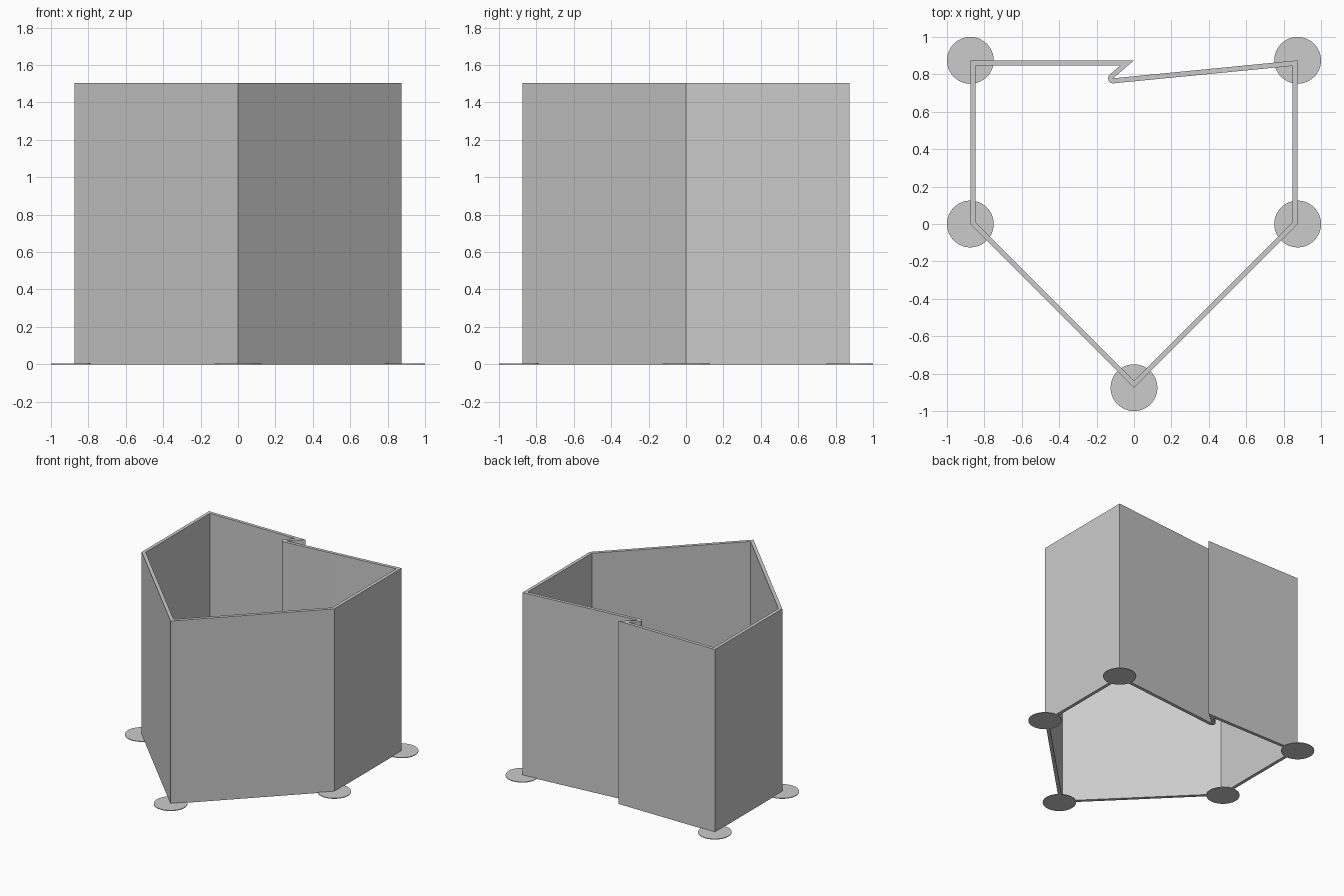
import bpy, bmesh, math
from mathutils import Vector

cube = bpy.data.objects.get("Cube")
if cube:
    bpy.data.objects.remove(cube)

HALF = 0.875       # distance of the outer wall from the middle
THICK = 0.027      # wall thickness
HEIGHT = 1.503
FOOT_R, FOOT_H = 0.125, 0.005

grey = bpy.data.materials.new("plain grey")
grey.use_nodes = True
colour = (0.6, 0.6, 0.6, 1)
grey.diffuse_color = colour
grey.node_tree.nodes["Principled BSDF"].inputs["Base Color"].default_value = colour


def finish(bm, name):
    """Turn a bmesh into a named grey object with smooth curves and sharp edges."""
    bmesh.ops.remove_doubles(bm, verts=bm.verts, dist=0.0001)
    bmesh.ops.recalc_face_normals(bm, faces=bm.faces)
    mesh = bpy.data.meshes.new(name)
    bm.to_mesh(mesh)
    bm.free()
    mesh.materials.append(grey)
    obj = bpy.data.objects.new(name, mesh)
    bpy.context.collection.objects.link(obj)
    bpy.ops.object.select_all(action='DESELECT')
    obj.select_set(True)
    bpy.context.view_layer.objects.active = obj
    bpy.ops.object.shade_smooth_by_angle(angle=math.radians(30))


def wall_pairs(path, thick, arc_steps=10):
    """Pair each outer point of a counter-clockwise loop with its inner point.
    Outward corners are mitred, inward ones get a rounded bend."""
    pairs = []
    for i, p in enumerate(path):
        d1 = (p - path[i - 1]).normalized()
        d2 = (path[(i + 1) % len(path)] - p).normalized()
        n1, n2 = Vector((-d1.y, d1.x)), Vector((-d2.y, d2.x))
        if d1.x * d2.y - d1.y * d2.x > 0:
            pairs.append((p, p + (n1 + n2) * thick / (1 + n1.dot(n2))))
        else:
            a1, a2 = math.atan2(n1.y, n1.x), math.atan2(n2.y, n2.x)
            sweep = (a1 - a2) % math.tau
            for k in range(arc_steps + 1):
                a = a1 - sweep * k / arc_steps
                pairs.append((p, p + Vector((math.cos(a), math.sin(a))) * thick))
    return pairs


# Five-sided enclosure wall, with a folded lap in the back side
corners = [Vector(c) for c in (
    (0, HALF), (-HALF, HALF), (-HALF, 0), (0, -HALF), (HALF, 0), (HALF, HALF),
    (-0.112, 0.779))]
bm = bmesh.new()
rings = []
for outer, inner in wall_pairs(corners, THICK):
    rings.append([bm.verts.new((q.x, q.y, z)) for q, z in
                  ((outer, 0), (outer, HEIGHT), (inner, HEIGHT), (inner, 0))])
for i, ring in enumerate(rings):
    before = rings[i - 1]
    for j in range(4):
        k = (j + 1) % 4
        bm.faces.new((before[j], ring[j], ring[k], before[k]))
finish(bm, "enclosure_wall")

# Thin round feet under the main corners
feet = {"back_right_foot": (-HALF, HALF), "front_right_foot": (-HALF, 0),
        "front_foot": (0, -HALF), "front_left_foot": (HALF, 0),
        "back_left_foot": (HALF, HALF)}
for name, (x, y) in feet.items():
    bm = bmesh.new()
    bmesh.ops.create_cone(bm, cap_ends=True, segments=64, radius1=FOOT_R,
                          radius2=FOOT_R, depth=FOOT_H)
    bmesh.ops.translate(bm, verts=bm.verts, vec=(x, y, FOOT_H / 2))
    finish(bm, name)
